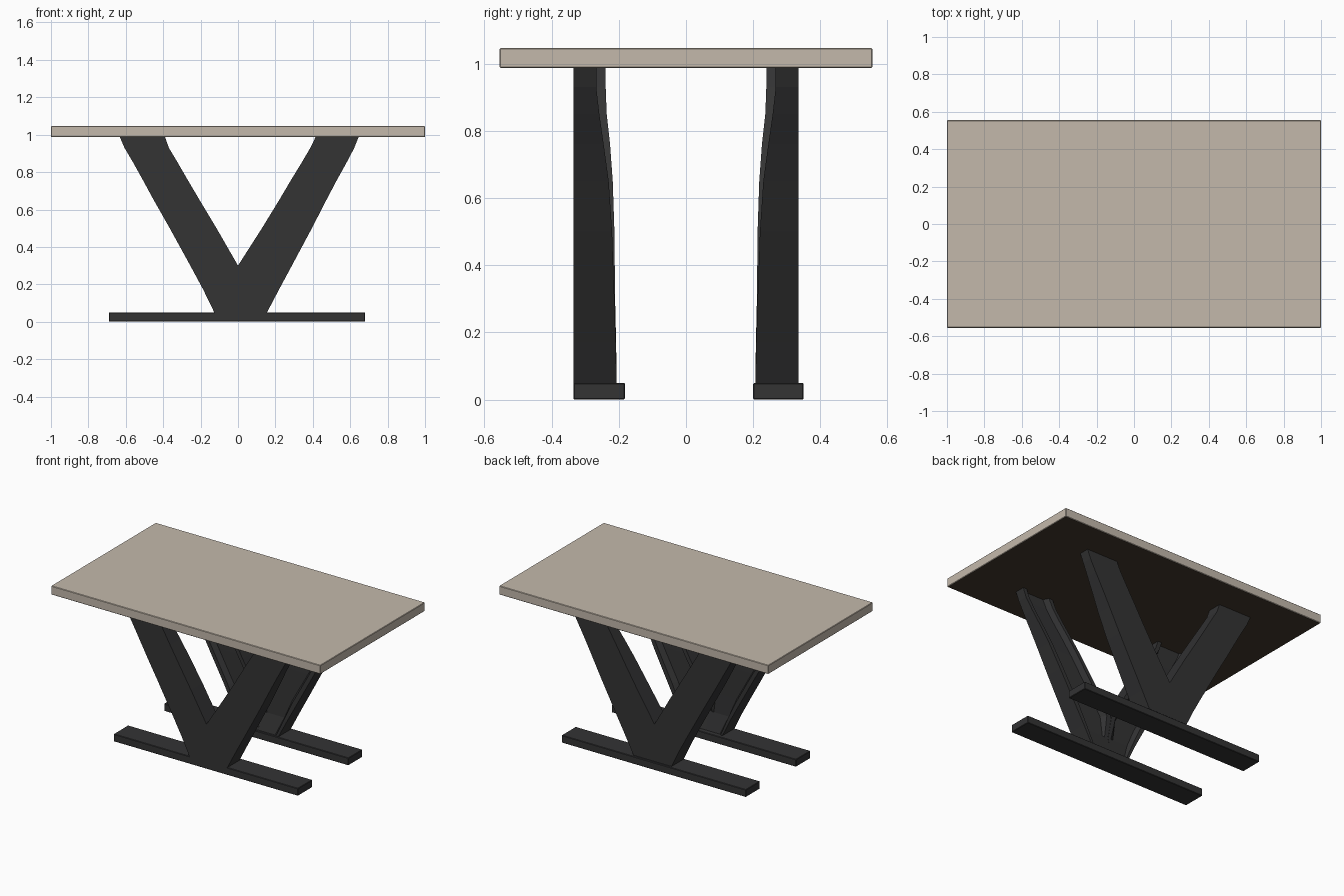
import bpy, bmesh

if "Cube" in bpy.data.objects:
    bpy.data.objects.remove(bpy.data.objects["Cube"])


def material(name, rgb):
    m = bpy.data.materials.new(name)
    m.diffuse_color = (*rgb, 1)
    m.use_nodes = True
    m.node_tree.nodes["Principled BSDF"].inputs["Base Color"].default_value = m.diffuse_color
    return m


tan = material("pale wood", (0.55, 0.485, 0.41))
brown = material("dark underside", (0.055, 0.040, 0.026))
black = material("black metal", (0.033, 0.033, 0.034))


def finish(name, bm, mats):
    bmesh.ops.recalc_face_normals(bm, faces=bm.faces)
    me = bpy.data.meshes.new(name)
    bm.to_mesh(me)
    bm.free()
    for m in mats:
        me.materials.append(m)
    ob = bpy.data.objects.new(name, me)
    bpy.context.collection.objects.link(ob)
    return ob


def box(name, lo, hi, mats, bevel):
    bm = bmesh.new()
    bmesh.ops.create_cube(bm, size=1)
    for v in bm.verts:
        v.co = [(a + b) / 2 + c * (b - a) for a, b, c in zip(lo, hi, v.co)]
    bmesh.ops.bevel(bm, geom=bm.edges[:], offset=bevel, segments=1, affect='EDGES')
    bm.normal_update()
    if len(mats) > 1:  # underside gets the second colour
        for f in bm.faces:
            f.material_index = int(f.normal.z < -0.9)
    return finish(name, bm, mats)


# Tabletop and floor bars
box("tabletop", (-1, -0.555, 0.987), (1, 0.555, 1.046), [tan, brown], 0.003)
box("front_foot_bar", (-0.69, -0.335, 0), (0.68, -0.182, 0.05), [black], 0.003)
box("back_foot_bar", (-0.69, 0.20, 0), (0.68, 0.35, 0.05), [black], 0.003)

# V arms as rows: height, outer x, inner x, inner-face depth from centre
LEFT = [(0.04, -0.122, 0, 0.206), (0.17, -0.185, 0, 0.208), (0.30, -0.255, 0, 0.211),
        (0.50, -0.365, -0.115, 0.213), (0.65, -0.450, -0.205, 0.218),
        (0.76, -0.510, -0.270, 0.226), (0.85, -0.560, -0.322, 0.236),
        (0.93, -0.607, -0.370, 0.239), (0.988, -0.632, -0.390, 0.240)]
RIGHT = [(0.04, 0.150, 0, 0.206), (0.17, 0.218, 0, 0.209), (0.30, 0.288, 0, 0.213),
         (0.50, 0.395, 0.128, 0.220), (0.65, 0.472, 0.220, 0.230),
         (0.76, 0.530, 0.285, 0.245), (0.85, 0.580, 0.340, 0.258),
         (0.93, 0.622, 0.387, 0.267), (0.988, 0.645, 0.415, 0.267)]
STATIONS = [(0, 0), (0.12, 0), (0.2, 1), (0.8, 1), (0.88, 0), (1, 0)]  # position, recess


def v_leg(name, s):
    bm = bmesh.new()
    for rows in (LEFT, RIGHT):
        loops = []
        for z, xo, xi, d in rows:
            ring = [bm.verts.new((xo, s * 0.335, z))]
            for u, r in STATIONS:
                if u > 0.5 and z < 0.25:  # channels merge below the crotch
                    r = 1
                y = d + 0.035 * r * (0.2 if z < 0.1 else 1)
                ring.append(bm.verts.new((xo + (xi - xo) * u, s * y, z)))
            ring.append(bm.verts.new((xi, s * 0.335, z)))
            loops.append(ring)
        n = len(loops[0])
        for k, (a, b) in enumerate(zip(loops, loops[1:])):
            for i in range(n):
                if i == n - 2 and k < 2:  # open seam where the arms join
                    continue
                j = (i + 1) % n
                bm.faces.new((a[i], a[j], b[j], b[i]))
        bm.faces.new(loops[0])
        bm.faces.new(loops[-1])
    bmesh.ops.remove_doubles(bm, verts=bm.verts, dist=0.0005)
    finish(name, bm, [black])


v_leg("front_v_leg", -1)
v_leg("back_v_leg", 1)
